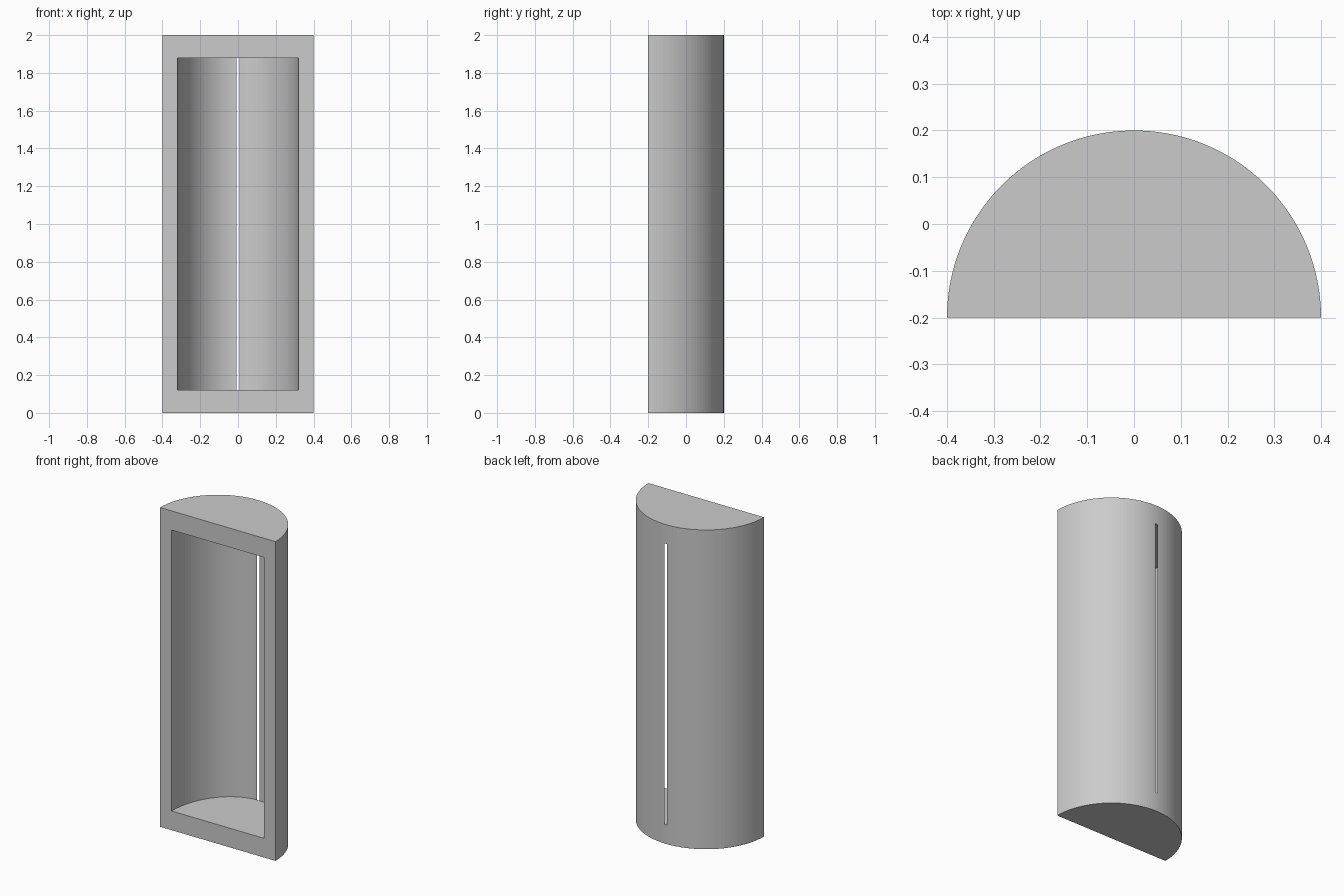
import bpy, bmesh
from math import pi, cos, sin

if "Cube" in bpy.data.objects:
    bpy.data.objects.remove(bpy.data.objects["Cube"])

SEG = 63            # odd count: a flat facet sits at the back centre
MID = SEG // 2
bm = bmesh.new()


def arc(rx, ry, z):
    """Half-ellipse of vertices opening toward the front (-y)."""
    return [bm.verts.new((rx * cos(pi * i / SEG), -0.2 + ry * sin(pi * i / SEG), z))
            for i in range(SEG + 1)]


def frame(outer, inner):
    """Four quads between two matching rectangles."""
    for i in range(4):
        j = (i + 1) % 4
        bm.faces.new((outer[i], outer[j], inner[j], inner[i]))


def rect(low, high, a, b):
    return [low[a], low[b], high[b], high[a]]


# Outer half cylinder and narrower cavity that just meets the back facet
out_lo, out_hi = arc(0.4, 0.4, 0.0), arc(0.4, 0.4, 2.0)
in_lo, in_hi = arc(0.32, 0.4, 0.12), arc(0.32, 0.4, 1.88)

# Curved walls, leaving the middle facet for the slot
for lo, hi in ((out_lo, out_hi), (in_lo, in_hi)):
    for i in range(SEG):
        if i != MID:
            bm.faces.new(rect(lo, hi, i, i + 1))

# Back slot border and front opening border
for a, b in ((MID, MID + 1), (0, SEG)):
    frame(rect(out_lo, out_hi, a, b), rect(in_lo, in_hi, a, b))

# Base, top, cavity floor and cavity ceiling
for loop in (out_lo, out_hi, in_lo, in_hi):
    bm.faces.new(loop)

bmesh.ops.recalc_face_normals(bm, faces=bm.faces[:])
mesh = bpy.data.meshes.new("half_round_shell")
bm.to_mesh(mesh)
bm.free()
shell = bpy.data.objects.new("half_round_shell", mesh)
bpy.context.collection.objects.link(shell)
